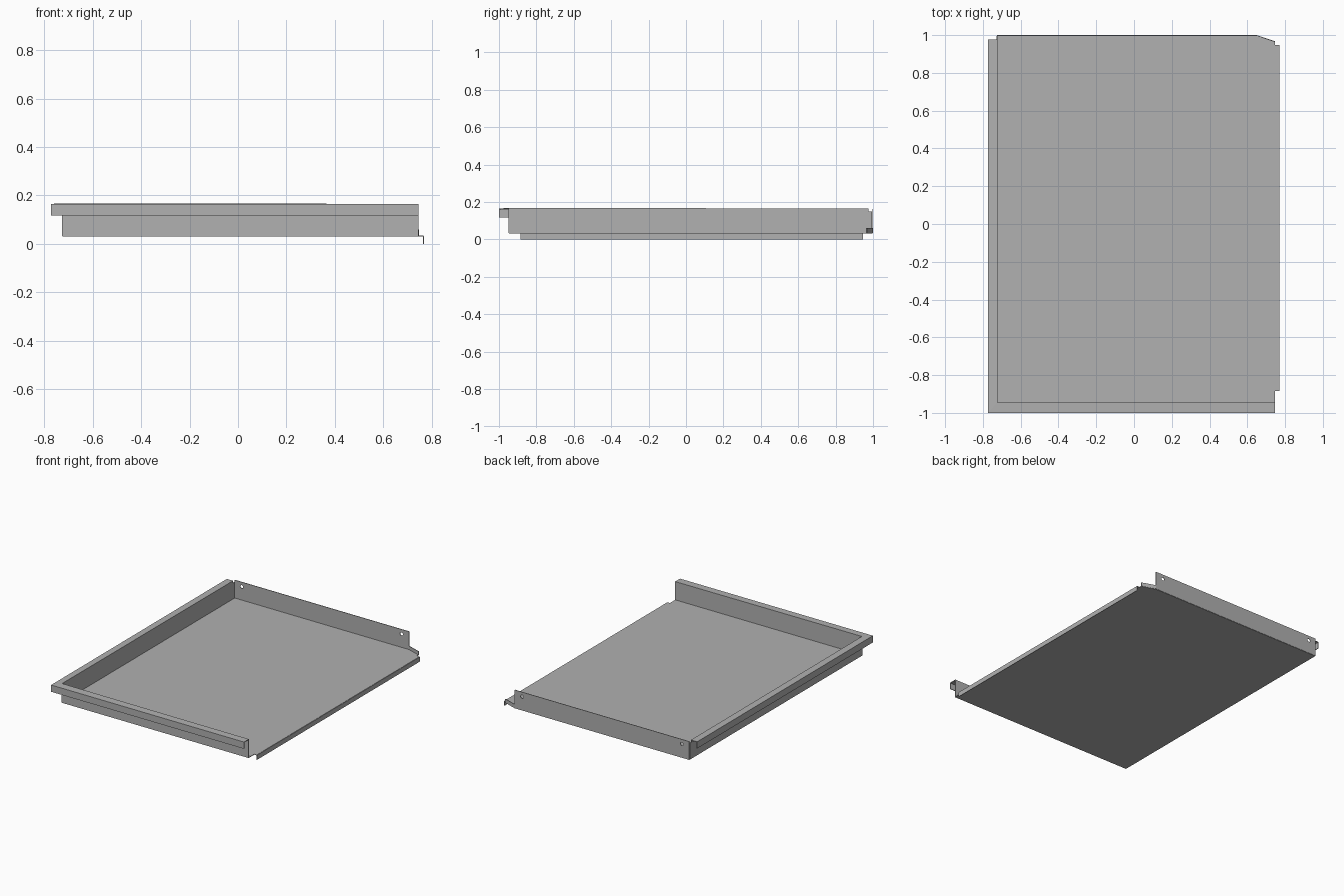
import bpy, bmesh
from math import cos, sin, tau

cube = bpy.data.objects.get("Cube")
if cube:
    bpy.data.objects.remove(cube)

# Key positions of the folded sheet
THICK = 0.004
LEFT, RIGHT = -0.725, 0.747
FRONT, BACK = -0.947, 0.998
FLOOR, TOP, LIP = 0.033, 0.163, 0.117
OUT = 0.045            # how far the rim stands out on the left
FRONT_OUT = 0.051      # and on the front
EDGE = 0.767           # outer line of the drip edge
CUT = 0.65             # where the clipped corner starts

metal = bpy.data.materials.new("grey sheet metal")
metal.use_nodes = True
colour = (0.44, 0.44, 0.44, 1)
metal.diffuse_color = colour
metal.node_tree.nodes["Principled BSDF"].inputs["Base Color"].default_value = colour


def finish(name, bm):
    """Turn a thin surface into a part with sheet thickness."""
    bmesh.ops.recalc_face_normals(bm, faces=bm.faces)
    mesh = bpy.data.meshes.new(name)
    bm.to_mesh(mesh)
    bm.free()
    mesh.materials.append(metal)
    ob = bpy.data.objects.new(name, mesh)
    bpy.context.collection.objects.link(ob)
    solid = ob.modifiers.new("thickness", 'SOLIDIFY')
    solid.thickness = THICK
    solid.offset = 0
    solid.use_even_offset = True
    return ob


def plate(name, outline, holes=()):
    """Flat sheet from an outline, with optional hole loops."""
    bm = bmesh.new()
    edges = []
    for loop in (outline, *holes):
        vs = [bm.verts.new(p) for p in loop]
        edges += [bm.edges.new((vs[i - 1], vs[i])) for i in range(len(vs))]
    if holes:
        bmesh.ops.triangle_fill(bm, edges=edges, use_beauty=True)
    else:
        bm.faces.new(vs)
    return finish(name, bm)


def upright(name, a, b, low, high):
    """Vertical strip standing between two plan points."""
    return plate(name, [(*a, low), (*b, low), (*b, high), (*a, high)])


# Floor with its right-hand tab and clipped back corner
tab_front, tab_back, clip_y = -0.885, 0.947, 0.965
floor = [(LEFT, FRONT), (RIGHT, FRONT), (RIGHT, tab_front), (EDGE, tab_front),
         (EDGE, tab_back), (RIGHT, tab_back), (RIGHT, clip_y), (CUT, BACK), (LEFT, BACK)]
plate("tray_floor", [(x, y, FLOOR) for x, y in floor])

# Downturned drip edge and small upstand on the clipped corner
upright("drip_edge", (EDGE, tab_front), (EDGE, tab_back), 0, FLOOR)
upright("corner_upstand", (CUT, BACK), (RIGHT, clip_y), FLOOR, 0.06)

# Front and left walls with hooked rim, mitred at the corner
rim_end = 0.977
bm = bmesh.new()
rows = []
for out, z in ((0, FLOOR), (0, TOP), (1, TOP), (1, LIP)):
    x, y = LEFT - out * OUT, FRONT - out * FRONT_OUT
    rows.append([bm.verts.new(p) for p in ((RIGHT, y, z), (x, y, z), (x, rim_end, z))])
for r, s in zip(rows, rows[1:]):
    for i in range(2):
        bm.faces.new((r[i], r[i + 1], s[i + 1], s[i]))
finish("walls_with_rim", bm)

# Lower end of the left wall, meeting the back wall
upright("left_wall_end", (LEFT, rim_end), (LEFT, BACK - 0.003), FLOOR, 0.15)

# Back wall with a fixing hole near each end
hole_z, radius, sides = 0.13, 0.012, 20
holes = [[(x + radius * cos(tau * i / sides), BACK, hole_z + radius * sin(tau * i / sides))
          for i in range(sides)] for x in (LEFT + 0.057, CUT - 0.06)]
plate("back_wall", [(LEFT, BACK, FLOOR), (CUT, BACK, FLOOR),
                    (CUT, BACK, TOP), (LEFT, BACK, TOP)], holes)
